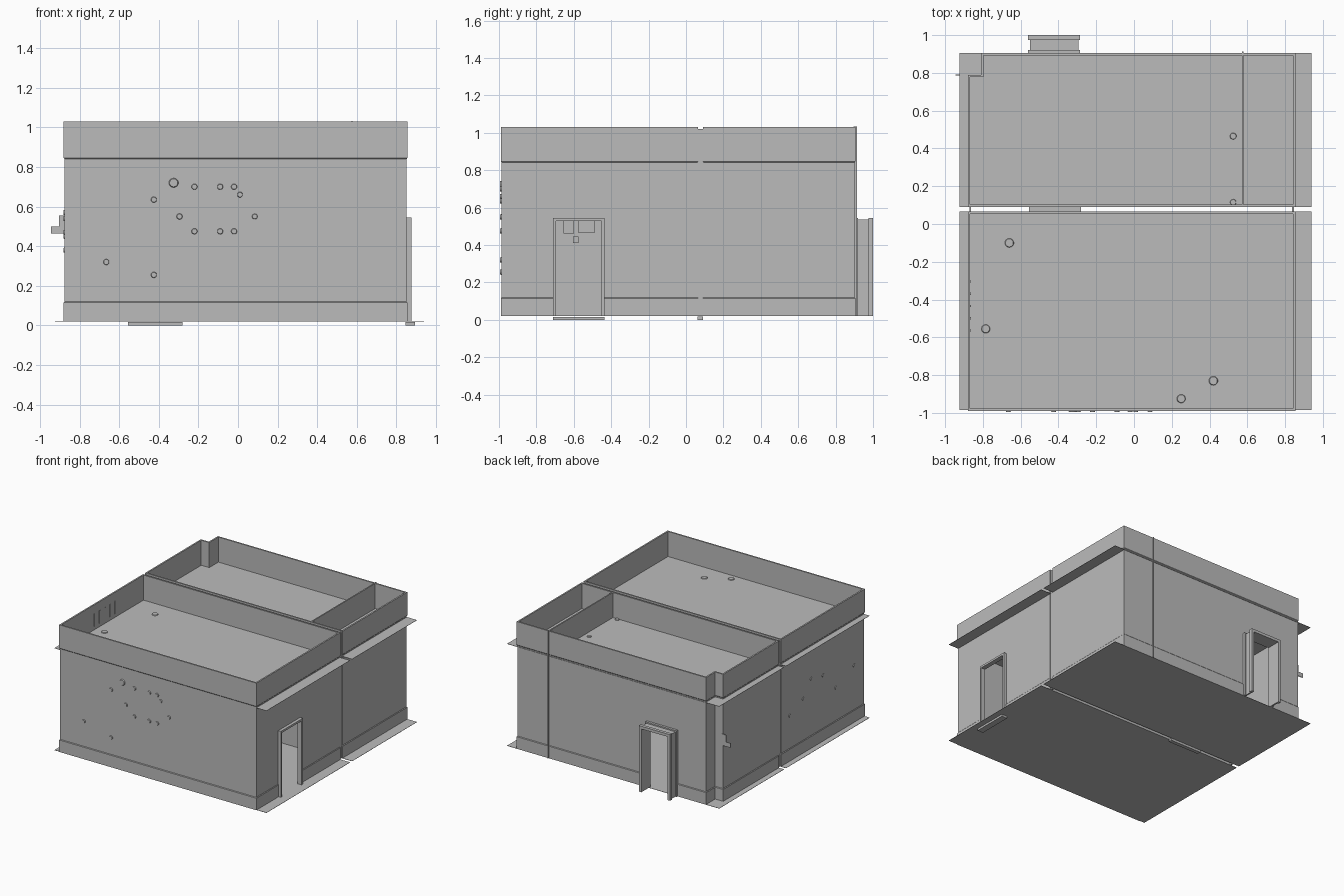
import bpy, bmesh, math
from mathutils import Vector, Matrix

if "Cube" in bpy.data.objects:
    bpy.data.objects.remove(bpy.data.objects["Cube"])

grey = bpy.data.materials.new("plain grey")
grey.use_nodes = True
grey.diffuse_color = (0.5, 0.5, 0.5, 1)
grey.node_tree.nodes["Principled BSDF"].inputs["Base Color"].default_value = (0.5, 0.5, 0.5, 1)


def finish(name, bm):
    bmesh.ops.recalc_face_normals(bm, faces=bm.faces)
    mesh = bpy.data.meshes.new(name)
    bm.to_mesh(mesh)
    bm.free()
    mesh.materials.append(grey)
    obj = bpy.data.objects.new(name, mesh)
    bpy.context.collection.objects.link(obj)
    return obj


def box(name, x, y, z):
    bm = bmesh.new()
    size = Matrix.Diagonal((x[1] - x[0], y[1] - y[0], z[1] - z[0], 1))
    centre = Vector((sum(x) / 2, sum(y) / 2, sum(z) / 2))
    bmesh.ops.create_cube(bm, size=1, matrix=Matrix.Translation(centre) @ size)
    return finish(name, bm)


def disc(name, centre, radius, turn):
    bm = bmesh.new()
    bmesh.ops.create_cone(bm, cap_ends=True, segments=14, radius1=radius, radius2=radius * 0.85,
                          depth=0.008, matrix=Matrix.Translation(centre) @ turn)
    return finish(name, bm)


def offset_loop(points, d):
    """Move a counter-clockwise outline outwards by d with mitred right angles."""
    out = []
    for i, p in enumerate(points):
        a = (p - points[i - 1]).normalized()
        b = (points[(i + 1) % len(points)] - p).normalized()
        out.append(p + d * (Vector((a.y, -a.x)) + Vector((b.y, -b.x))))
    return out


def wall_ring(name, outline, profile):
    """Sweep a closed (offset, height) profile round an outline."""
    points = [Vector(p) for p in outline]
    bm = bmesh.new()
    rings = [[bm.verts.new((p.x, p.y, z)) for p in offset_loop(points, d)] for d, z in profile]
    n = len(points)
    for k, ring in enumerate(rings):
        nxt = rings[(k + 1) % len(rings)]
        for i in range(n):
            j = (i + 1) % n
            bm.faces.new((ring[i], ring[j], nxt[j], nxt[i]))
    return finish(name, bm)


def cut(target, cutter):
    mod = target.modifiers.new("opening", 'BOOLEAN')
    mod.object = cutter
    mod.solver = 'EXACT'
    deps = bpy.context.evaluated_depsgraph_get()
    mesh = bpy.data.meshes.new_from_object(target.evaluated_get(deps))
    target.modifiers.clear()
    target.data = mesh
    bpy.data.objects.remove(cutter)


# Walls: plinth, recessed main face, parapet with cap
FLOOR, ROOF, TOP = 0.02, 0.83, 1.03
W, E, S, N = -0.88, 0.855, -0.99, 0.905
profile = [(0, FLOOR), (0, 0.115), (-0.004, 0.12), (-0.004, 0.145), (-0.004, 0.815), (-0.004, 0.84),
           (0, 0.845), (0, 1.0), (0, TOP), (-0.012, TOP), (-0.012, FLOOR)]
front_walls = wall_ring("front_room_walls", [(W, S), (E, S), (E, 0.065), (W, 0.065)], profile)
back_walls = wall_ring("back_room_walls",
                       [(W, 0.09), (E, 0.09), (E, N), (-0.81, N), (-0.81, 0.79), (W, 0.79)], profile)

# Door openings
DOOR_X, DOOR_Y = (-0.54, -0.295), (-0.695, -0.45)
cut(front_walls, box("side_cutter", (0.8, 0.9), DOOR_Y, (0.01, 0.53)))
cut(front_walls, box("inner_cutter_a", DOOR_X, (0.03, 0.075), (0.01, 0.53)))
cut(back_walls, box("inner_cutter_b", DOOR_X, (0.08, 0.13), (0.01, 0.53)))
cut(back_walls, box("back_cutter", DOOR_X, (0.85, 0.95), (0.01, 0.53)))

# Closing strips between the rooms, partition and rear joint rib
for name, x in (("right_joint", W + 0.008), ("left_joint", E - 0.018)):
    box(name, (x, x + 0.01), (0.06, 0.095), (FLOOR, TOP - 0.01))
box("partition", (0.571, 0.581), (0.1, 0.9), (FLOOR, TOP))
box("rear_joint_rib", (0.573, 0.579), (0.895, 0.913), (FLOOR, TOP + 0.003))

# Floor and roof plates, wider than the walls
for name, y in (("front", (-0.985, 0.065)), ("back", (0.09, N))):
    for part, z in (("floor", FLOOR), ("roof", ROOF)):
        box(f"{name}_{part}_plate", (-0.925, 0.94), y, (z - 0.001, z + 0.001))


# Door frames: two jambs and a head
def frame(name, span, depth, top, thick, along_x):
    a, b = span
    for part, s, z in (("jamb_a", (a, a + thick), (FLOOR, top)),
                       ("jamb_b", (b - thick, b), (FLOOR, top)),
                       ("head", (a + thick, b - thick), (top - thick, top))):
        if along_x:
            box(f"{name}_{part}", s, depth, z)
        else:
            box(f"{name}_{part}", depth, s, z)


frame("side_door_frame", (-0.71, -0.435), (0.838, 0.875), 0.545, 0.016, False)
frame("back_door_inner_flange", (-0.56, -0.285), (0.885, 0.92), 0.545, 0.022, True)
frame("back_door_liner", (-0.55, -0.295), (0.92, 0.975), 0.535, 0.012, True)
frame("back_door_outer_flange", (-0.56, -0.285), (0.975, 1.0), 0.545, 0.022, True)
box("side_threshold", (0.845, 0.895), (-0.71, -0.435), (0, 0.016))
box("inner_threshold", (-0.555, -0.28), (0.062, 0.092), (0, 0.018))

# Round fittings on the front wall
facing_front = Matrix.Rotation(math.pi / 2, 4, 'X')
fittings = [(-0.325, 0.72, 0.024), (0.01, 0.66, 0.014), (-0.425, 0.635, 0.015), (-0.295, 0.55, 0.015),
            (0.085, 0.55, 0.014), (-0.665, 0.32, 0.015), (-0.425, 0.255, 0.015)]
fittings += [(x, z, 0.015) for x in (-0.22, -0.09, -0.02) for z in (0.475, 0.7)]
for x, z, r in fittings:
    disc("front_fitting", (x, S, z), r, facing_front)

# Round fittings on the roof
for x, y, r in ((-0.66, -0.1, 0.025), (-0.785, -0.555, 0.024), (0.42, -0.83, 0.025),
                (0.25, -0.925, 0.024), (0.525, 0.465, 0.018), (0.525, 0.115, 0.017)):
    disc("roof_fitting", (x, y, ROOF + 0.003), r, Matrix())

# Small fittings on the right wall
facing_right = Matrix.Rotation(-math.pi / 2, 4, 'Y')
for y, z in ((-0.86, 0.47), (-0.32, 0.57), (-0.47, 0.54), (-0.63, 0.38), (-0.22, 0.45), (-0.05, 0.38)):
    disc("right_fitting", (W + 0.003, y, z), 0.014, facing_right)

# Slats inside the right parapet
for i in range(5):
    y = -0.57 + i * 0.065
    box("parapet_slat", (W + 0.01, W + 0.016), (y, y + 0.012), (0.86, 0.96))

# Control boxes on the inside of the right wall
for y, z in (((-0.655, -0.6), (0.46, 0.53)), ((-0.575, -0.49), (0.465, 0.53)), ((-0.605, -0.575), (0.41, 0.445))):
    box("control_box", (W + 0.01, W + 0.022), y, z)

# Bracket at the notched corner
box("bracket_arm", (-0.945, -0.87), (0.786, 0.792), (0.465, 0.5))
box("bracket_plate", (-0.905, -0.87), (0.786, 0.792), (0.5, 0.555))
